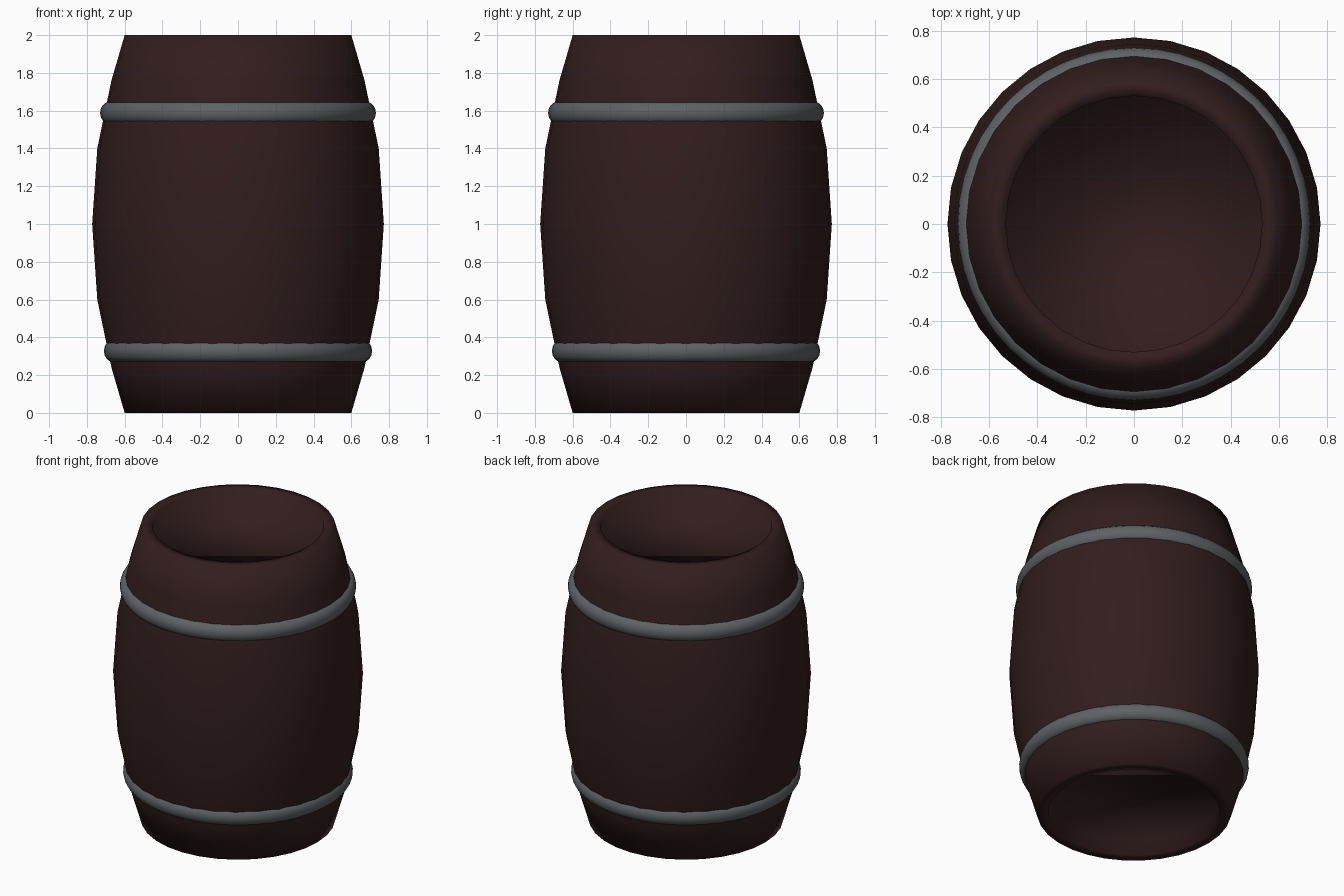
import bpy, bmesh, math

if "Cube" in bpy.data.objects:
    bpy.data.objects.remove(bpy.data.objects["Cube"])


def material(name, rgb):
    m = bpy.data.materials.new(name)
    m.diffuse_color = (*rgb, 1)
    m.use_nodes = True
    m.node_tree.nodes["Principled BSDF"].inputs["Base Color"].default_value = m.diffuse_color
    return m


def lathe(name, profile, mat, sides=32, closed=False):
    """Revolve (radius, height) points; open profiles get end caps."""
    bm = bmesh.new()
    rings = [[bm.verts.new((r * math.sin(2 * math.pi * i / sides),
                            r * math.cos(2 * math.pi * i / sides), z))
              for i in range(sides)] for r, z in profile]
    pairs = list(zip(rings, rings[1:]))
    if closed:
        pairs.append((rings[-1], rings[0]))
    else:
        bm.faces.new(rings[0])
        bm.faces.new(rings[-1])
    for a, b in pairs:
        for i in range(sides):
            j = (i + 1) % sides
            bm.faces.new((a[i], a[j], b[j], b[i]))
    bmesh.ops.recalc_face_normals(bm, faces=bm.faces)
    for f in bm.faces:
        f.smooth = True
    me = bpy.data.meshes.new(name)
    bm.to_mesh(me)
    bm.free()
    me.materials.append(mat)
    ob = bpy.data.objects.new(name, me)
    bpy.context.collection.objects.link(ob)
    return ob


wood = material("dark_wood", (0.032, 0.0125, 0.0125))
iron = material("grey_iron", (0.11, 0.122, 0.13))

# Bulging body with a recessed lid at each end, mirrored about mid height
half = [(0.53, 0.10), (0.53, 0.0), (0.60, 0.0), (0.67, 0.24), (0.745, 0.60)]
body = half + [(0.772, 1.0)] + [(r, 2 - z) for r, z in reversed(half)]
lathe("barrel_body", body, wood)

# Two round hoops, half sunk into the staves
for name, r, z in (("upper_hoop", 0.73, 1.588), ("lower_hoop", 0.71, 0.328)):
    w, h, n = 0.05, 0.059, 16
    hoop = [(r - w + w * math.cos(2 * math.pi * i / n),
             z + h * math.sin(2 * math.pi * i / n)) for i in range(n)]
    lathe(name, hoop, iron, sides=48, closed=True)
